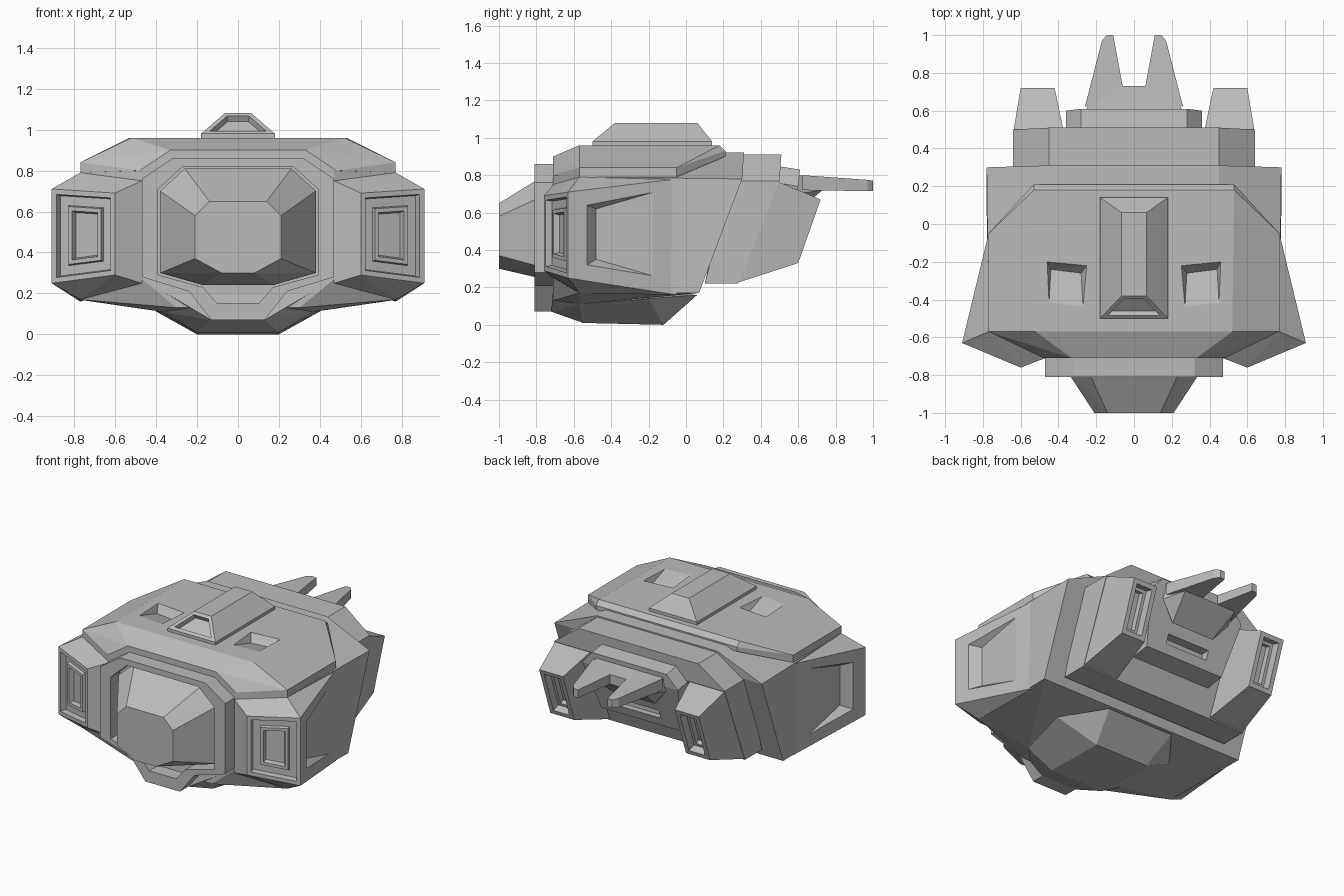
import bpy, bmesh
from mathutils import Vector

if "Cube" in bpy.data.objects:
    bpy.data.objects.remove(bpy.data.objects["Cube"])

grey = bpy.data.materials.new("hull_grey")
grey.use_nodes = True
GREY = (0.5, 0.5, 0.5, 1)
grey.diffuse_color = GREY
grey.node_tree.nodes["Principled BSDF"].inputs["Base Color"].default_value = GREY


def finish(bm, name):
    bmesh.ops.recalc_face_normals(bm, faces=bm.faces[:])
    mesh = bpy.data.meshes.new(name)
    bm.to_mesh(mesh)
    bm.free()
    mesh.materials.append(grey)
    ob = bpy.data.objects.new(name, mesh)
    bpy.context.collection.objects.link(ob)
    return ob


def flip(points):
    return [(-x, y, z) for x, y, z in points]


def solid(name, points, centred=True, panel=None, steps=()):
    """Faceted convex block; panel is the direction of a face to inset."""
    bm = bmesh.new()
    for p in points + (flip(points) if centred else []):
        bm.verts.new(p)
    res = bmesh.ops.convex_hull(bm, input=bm.verts[:])
    loose = [v for v in bm.verts if not v.link_faces]
    bmesh.ops.delete(bm, geom=loose, context='VERTS')
    bmesh.ops.dissolve_limit(bm, angle_limit=0.03, verts=bm.verts[:], edges=bm.edges[:])
    bmesh.ops.recalc_face_normals(bm, faces=bm.faces[:])
    if panel:
        d = Vector(panel).normalized()
        face = max(bm.faces, key=lambda f: f.normal.dot(d))
        for thick, depth in steps:
            bmesh.ops.inset_region(bm, faces=[face], thickness=thick, depth=depth,
                                   use_even_offset=True)
    return finish(bm, name)


def carve(ob, cutter):
    """Cut a recess and discard the cutter."""
    mod = ob.modifiers.new("recess", 'BOOLEAN')
    mod.operation = 'DIFFERENCE'
    mod.solver = 'EXACT'
    mod.object = cutter
    cutter.hide_render = True
    dg = bpy.context.evaluated_depsgraph_get()
    dg.update()
    mesh = bpy.data.meshes.new_from_object(ob.evaluated_get(dg))
    ob.modifiers.clear()
    ob.data = mesh
    bpy.data.objects.remove(cutter)


def mirror(ob):
    ob.modifiers.new("mirror", 'MIRROR').use_mirror_merge = False
    return ob


# Main body with slanted rear face
solid("main_body", [
    (.3, -.71, .13), (.47, -.71, .27), (.47, -.71, .8), (.37, -.57, .11),
    (.77, -.57, .17), (.77, -.57, .79), (.77, -.05, .79), (.78, .3, .78),
    (.78, .07, .17), (.4, .06, .16), (.45, .31, .92), (.45, .2, .92)])

# Belly keel
solid("keel", [
    (.13, -.72, .07), (.35, -.71, .2), (.2, -.55, .01), (.2, -.12, 0),
    (.37, -.57, .11), (.45, -.2, .14), (.25, .06, .16)])

# Raised roof deck with two wedge scoops
deck = solid("roof_deck", [
    (.33, -.71, .9), (.48, -.71, .8), (.52, -.57, .96), (.53, .18, .96),
    (.77, -.57, .84), (.77, -.57, .79), (.77, -.05, .84), (.77, -.05, .79),
    (.53, .21, .93), (.53, .21, .9)])
scoop = [(.25, -.22, .961), (.46, -.2, .961), (.27, -.44, .961), (.45, -.42, .961),
         (.25, -.22, 1), (.46, -.2, 1), (.27, -.44, 1), (.45, -.42, 1),
         (.28, -.26, .91), (.44, -.24, .91)]
for side in (scoop, flip(scoop)):
    carve(deck, solid("scoop_cutter", side, centred=False))

# Roof hatch with recessed front window
solid("roof_hatch", [
    (.18, -.5, .94), (.18, -.5, .98), (.065, -.38, 1.08), (.065, .06, 1.08),
    (.18, .14, .98), (.18, .14, .94)],
    panel=(0, -1, 1), steps=[(.022, 0), (.006, -.03)])

# Side pods with nested front vents and a wedge recess on the flank
pod = solid("side_pod", [
    (.6, -.76, .29), (.6, -.76, .69), (.91, -.63, .25), (.91, -.63, .71),
    (.77, -.05, .78), (.77, -.05, .16), (.47, -.71, .75), (.47, -.71, .25),
    (.77, -.57, .17), (.77, -.57, .79)],
    centred=False, panel=(.4, -1, 0),
    steps=[(.025, 0), (.006, -.035), (.045, 0), (.005, .02), (.02, 0), (.008, -.03)])
wedge = [(.82, -.48, .62), (.82, -.48, .35)]
for x, y, low, high in ((.887, -.53, .32, .64), (.8, -.17, .26, .71)):
    wedge += [(x + out, y, z) for out in (0, .1) for z in (low, high)]
carve(pod, solid("wedge_cutter", wedge, centred=False))
mirror(pod)

# Canopy frame: closed ring between an outer and an inner outline
outer = [(.32, .86), (.47, .76), (.47, .28), (.24, .21), (.13, .07)]
inner = [(.27, .82), (.39, .71), (.39, .29), (.17, .23), (.1, .15)]
bm = bmesh.new()
loops = []
for half, y in ((outer, -.81), (inner, -.81), (inner, -.71), (outer, -.71)):
    outline = half + [(-x, z) for x, z in reversed(half)]
    loops.append([bm.verts.new((x, y, z)) for x, z in outline])
for a, b in zip(loops, loops[1:] + loops[:1]):
    for i in range(len(a)):
        j = (i + 1) % len(a)
        bm.faces.new((a[i], a[j], b[j], b[i]))
finish(bm, "canopy_frame")

# Faceted canopy
solid("canopy", [
    (.26, -.74, .81), (.38, -.74, .7), (.38, -.74, .3), (.17, -.74, .24),
    (.14, -1, .65), (.21, -1, .58), (.21, -1, .37), (.08, -1, .3)])

# Rear block, stepped in behind the body
solid("rear_block", [
    (.45, .25, .91), (.45, .51, .91), (.64, .25, .77), (.64, .5, .77),
    (.64, .1, .22), (.64, .28, .22)])

# Rear engines with recessed nozzles
mirror(solid("rear_engine", [
    (.37, .48, .77), (.64, .48, .77), (.37, .26, .22), (.64, .26, .22),
    (.42, .72, .67), (.6, .72, .67), (.42, .6, .33), (.6, .6, .33)],
    centred=False, panel=(0, 1, -.35),
    steps=[(.03, 0), (.006, -.05), (.02, 0), (.005, -.03)]))

# Rear tail block with a low slot
tail = solid("tail_block", [
    (.28, .48, .85), (.28, .61, .83), (.36, .48, .76), (.36, .6, .74),
    (.3, .48, .4), (.3, .35, .38)])
carve(tail, solid("slot_cutter", [
    (.16, y, z) for y in (.46, .7) for z in (.46, .52)]))

# Twin prongs on a tapering mount
solid("prong_mount", [
    (.26, .59, .8), (.26, .59, .7), (.16, .56, .58), (.2, .73, .785), (.2, .73, .72)])
mirror(solid("prong", [
    (.26, .62, .8), (.26, .62, .72), (.06, .73, .785), (.06, .73, .72),
    (.17, .97, .775), (.17, .97, .715), (.145, 1, .77), (.145, 1, .715),
    (.11, 1, .77), (.11, 1, .715)], centred=False))
